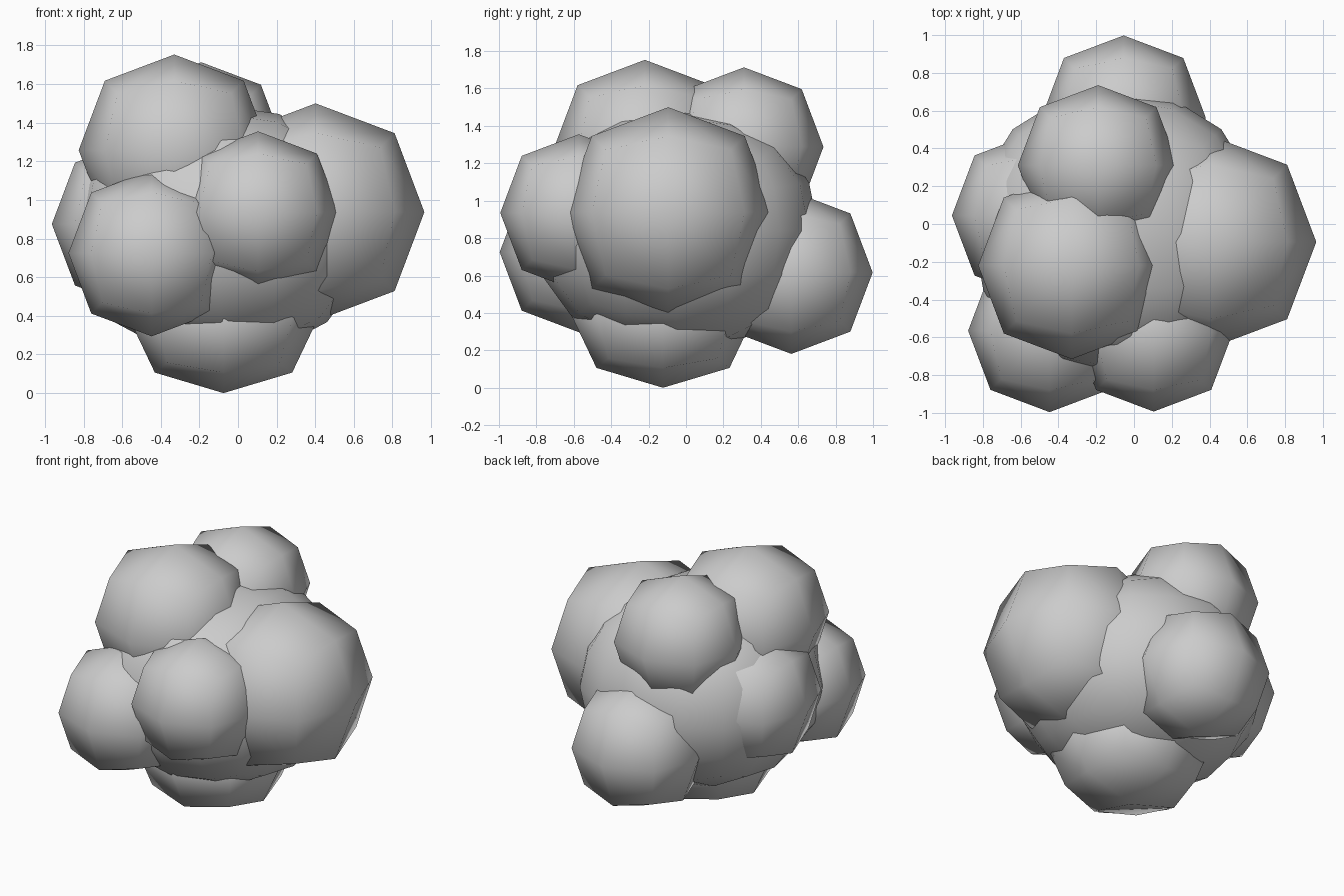
import bpy

if "Cube" in bpy.data.objects:
    bpy.data.objects.remove(bpy.data.objects["Cube"])

# Limit surface of a subdivided unit cube reaches this fraction of the half-size
REACH = 0.8395


def puff(name, centre, radii, levels=1):
    """Rounded blob: a cube smoothed by subdivision, sized by its axis radii."""
    bpy.ops.mesh.primitive_cube_add(size=2 / REACH, location=centre)
    ob = bpy.context.object
    ob.name = name
    ob.scale = radii
    bpy.ops.object.transform_apply(location=False, rotation=False, scale=True)
    sub = ob.modifiers.new("round", 'SUBSURF')
    sub.levels = sub.render_levels = levels
    bpy.ops.object.shade_smooth()
    return ob


# Large smoother core
puff("core", (-0.09, -0.05, 0.84), (0.76, 0.76, 0.65), 2)

# Flattened lump it stands on
puff("bottom_lump", (-0.075, -0.123, 0.388), (0.49, 0.49, 0.388))

# Round lumps around the core: centre and radius
lumps = {
    "right_lump": ((0.402, -0.095, 0.937), 0.563),
    "top_front_lump": ((-0.33, -0.22, 1.258), 0.495),
    "top_back_lump": ((-0.19, 0.31, 1.288), 0.425),
    "left_lump": ((-0.526, 0.045, 0.875), 0.438),
    "front_right_lump": ((0.104, -0.573, 0.935), 0.42),
    "front_left_lump": ((-0.447, -0.565, 0.725), 0.431),
    "back_lump": ((-0.055, 0.563, 0.616), 0.435),
}
for name, (centre, r) in lumps.items():
    puff(name, centre, (r, r, r))
